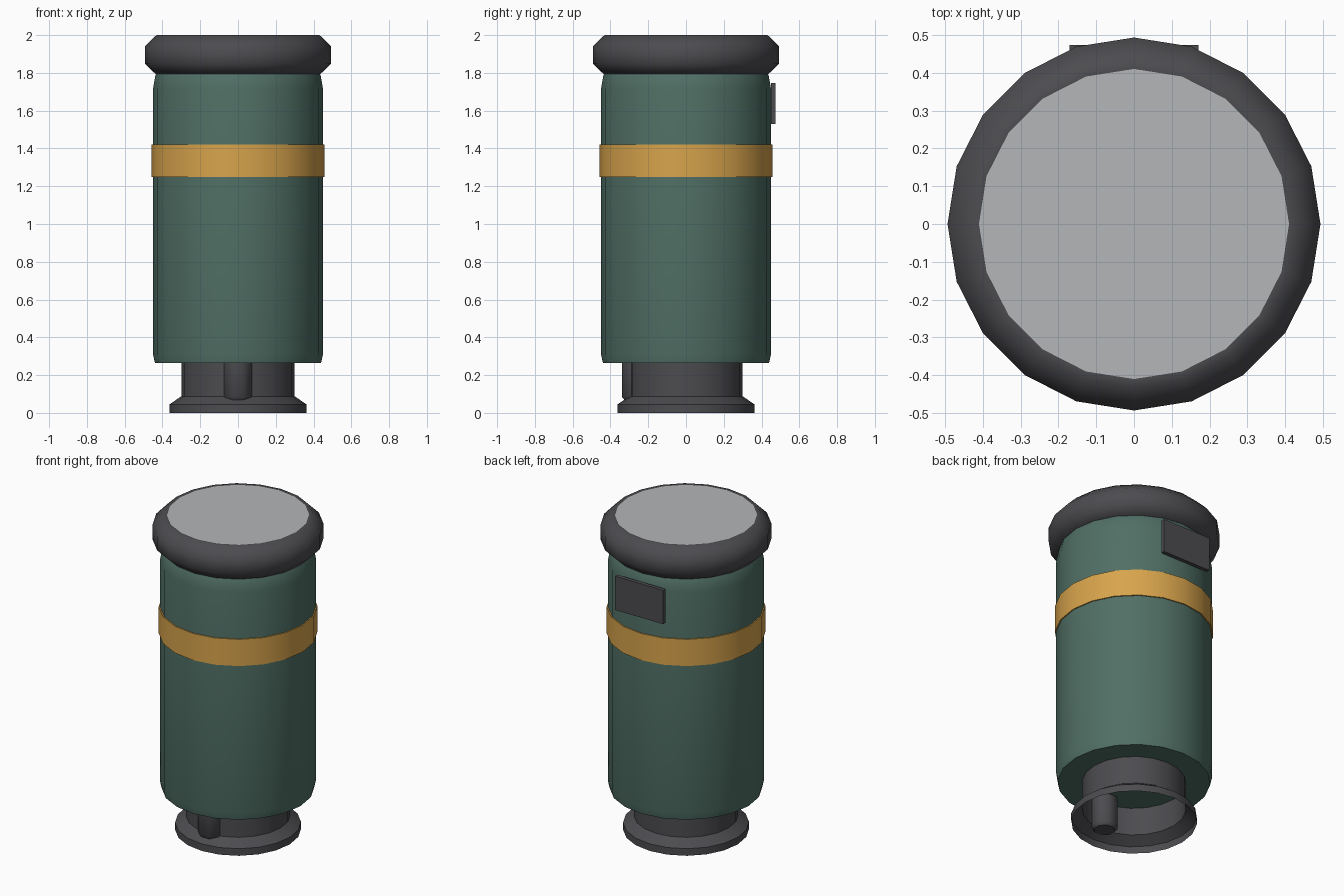
import bpy, bmesh, math

if "Cube" in bpy.data.objects:
    bpy.data.objects.remove(bpy.data.objects["Cube"])

SIDES = 20


def material(name, rgb):
    m = bpy.data.materials.new(name)
    lin = [((c / 255 + 0.055) / 1.055) ** 2.4 for c in rgb]
    m.diffuse_color = (*lin, 1)
    m.use_nodes = True
    m.node_tree.nodes["Principled BSDF"].inputs["Base Color"].default_value = m.diffuse_color
    return m


GREEN = material("dull green", (80, 111, 101))
DARK = material("charcoal", (76, 75, 79))
GOLD = material("gold", (216, 164, 76))
GREY = material("light grey", (180, 182, 184))


def finish(name, bm, mat, angle=50):
    bmesh.ops.recalc_face_normals(bm, faces=bm.faces[:])
    me = bpy.data.meshes.new(name)
    bm.to_mesh(me)
    bm.free()
    me.materials.append(mat)
    ob = bpy.data.objects.new(name, me)
    bpy.context.collection.objects.link(ob)
    bpy.ops.object.select_all(action='DESELECT')
    ob.select_set(True)
    bpy.context.view_layer.objects.active = ob
    bpy.ops.object.shade_smooth_by_angle(angle=math.radians(angle))
    return ob


def lathe(name, profile, mat, caps=(False, False), loop=False, sides=SIDES,
          centre=(0, 0), turn=0.0, angle=50):
    """Revolve (radius, z) points around a vertical axis."""
    bm = bmesh.new()
    rings = []
    for r, z in profile:
        rings.append([bm.verts.new((centre[0] + r * math.cos(turn + math.tau * i / sides),
                                    centre[1] + r * math.sin(turn + math.tau * i / sides), z))
                      for i in range(sides)])
    pairs = list(zip(rings, rings[1:])) + ([(rings[-1], rings[0])] if loop else [])
    for a, b in pairs:
        for i in range(sides):
            j = (i + 1) % sides
            bm.faces.new((a[i], a[j], b[j], b[i]))
    if caps[0]:
        bm.faces.new(rings[0][::-1])
    if caps[1]:
        bm.faces.new(rings[-1])
    return finish(name, bm, mat, angle)


# Main canister with softened top and bottom edges
lathe("canister_body", [(0.44, 0.265), (0.45, 0.31), (0.45, 1.715), (0.437, 1.79), (0.41, 1.83)],
      GREEN, caps=(True, True))

# Painted band
lathe("band", [(0.449, 1.25), (0.457, 1.25), (0.457, 1.42), (0.449, 1.42)], GOLD, loop=True)

# Thick rounded rim and flat lid
lathe("top_rim", [(0.41, 1.79), (0.432, 1.79), (0.493, 1.848), (0.493, 1.94), (0.432, 2.0), (0.41, 2.0)],
      DARK, loop=True)
lathe("lid", [(0.41, 1.97), (0.41, 2.0)], GREY, caps=(True, True))

# Hollow neck flaring out at the open foot
lathe("foot", [(0.363, 0.0), (0.363, 0.045), (0.30, 0.088), (0.30, 0.265)], DARK)

# Peg passing through the front of the neck
lathe("peg", [(0.062, 0.065), (0.08, 0.085), (0.08, 0.27)], DARK, caps=(True, True),
      sides=8, centre=(0, -0.266), turn=math.pi / 8)

# Flat plate on the back
bm = bmesh.new()
bmesh.ops.create_cube(bm, size=1)
bmesh.ops.scale(bm, vec=(0.34, 0.024, 0.215), verts=bm.verts)
bmesh.ops.translate(bm, vec=(0, 0.461, 1.638), verts=bm.verts)
finish("back_plate", bm, DARK, 30)
